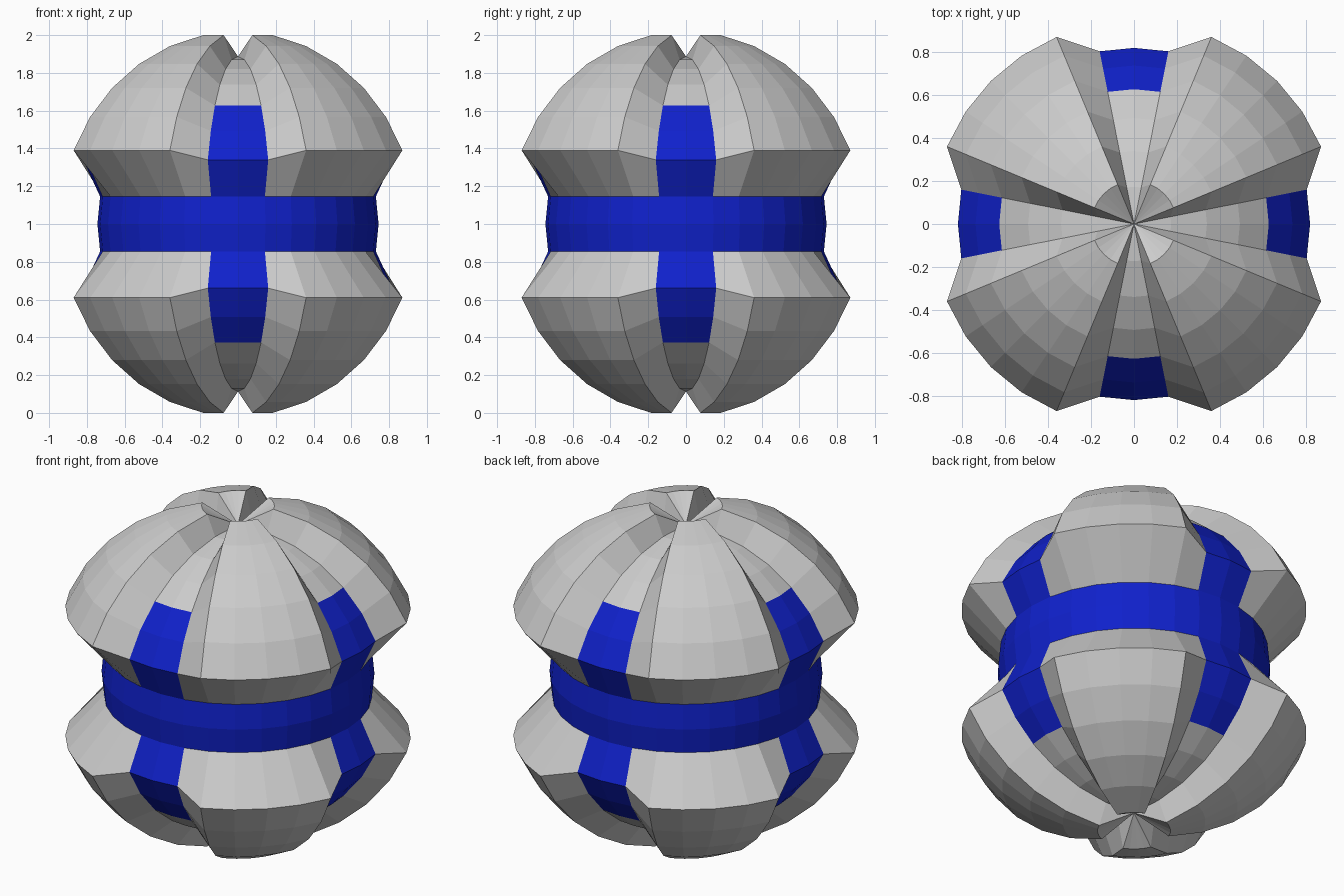
import bpy, bmesh, math

if "Cube" in bpy.data.objects:
    bpy.data.objects.remove(bpy.data.objects["Cube"])

R = 1 / math.cos(math.radians(11.25))   # first ring below the pole touches z = 2
GROOVE, BELT = 0.87, 0.73               # how far the recessed areas sink


def angles(co):
    """Latitude, and angular distance from the nearest x/y axis, in degrees."""
    lat = math.degrees(math.atan2(co.z, math.hypot(co.x, co.y)))
    lon = math.degrees(math.atan2(co.y, co.x)) % 90
    return abs(lat), min(lon, 90 - lon)


def is_blue(face):
    lat, off = angles(face.calc_center_median())
    return lat < 11.25 or (lat < 45 and off < 11.25)


def sink(co):
    lat, off = angles(co)
    if lat < 12:
        return BELT
    if lat > 89 or off < 12:
        return GROOVE
    return 1.0


def build(name, blue, material=None):
    bm = bmesh.new()
    bmesh.ops.create_uvsphere(bm, u_segments=32, v_segments=16, radius=R)
    drop = [f for f in bm.faces if is_blue(f) != blue]
    bmesh.ops.delete(bm, geom=drop, context='FACES')
    for v in bm.verts:
        v.co *= sink(v.co)
        v.co.z += 1
    mesh = bpy.data.meshes.new(name)
    bm.to_mesh(mesh)
    bm.free()
    if material:
        mesh.materials.append(material)
    obj = bpy.data.objects.new(name, mesh)
    bpy.context.collection.objects.link(obj)


# Grey lobed shell with four grooves and sunken poles
build("lobed_shell", False)

# Blue sunken belt and groove panels
blue = bpy.data.materials.new("blue")
blue.diffuse_color = (0.005, 0.015, 0.6, 1)
blue.use_nodes = True
blue.node_tree.nodes["Principled BSDF"].inputs["Base Color"].default_value = blue.diffuse_color
build("blue_belt_and_panels", True, blue)
